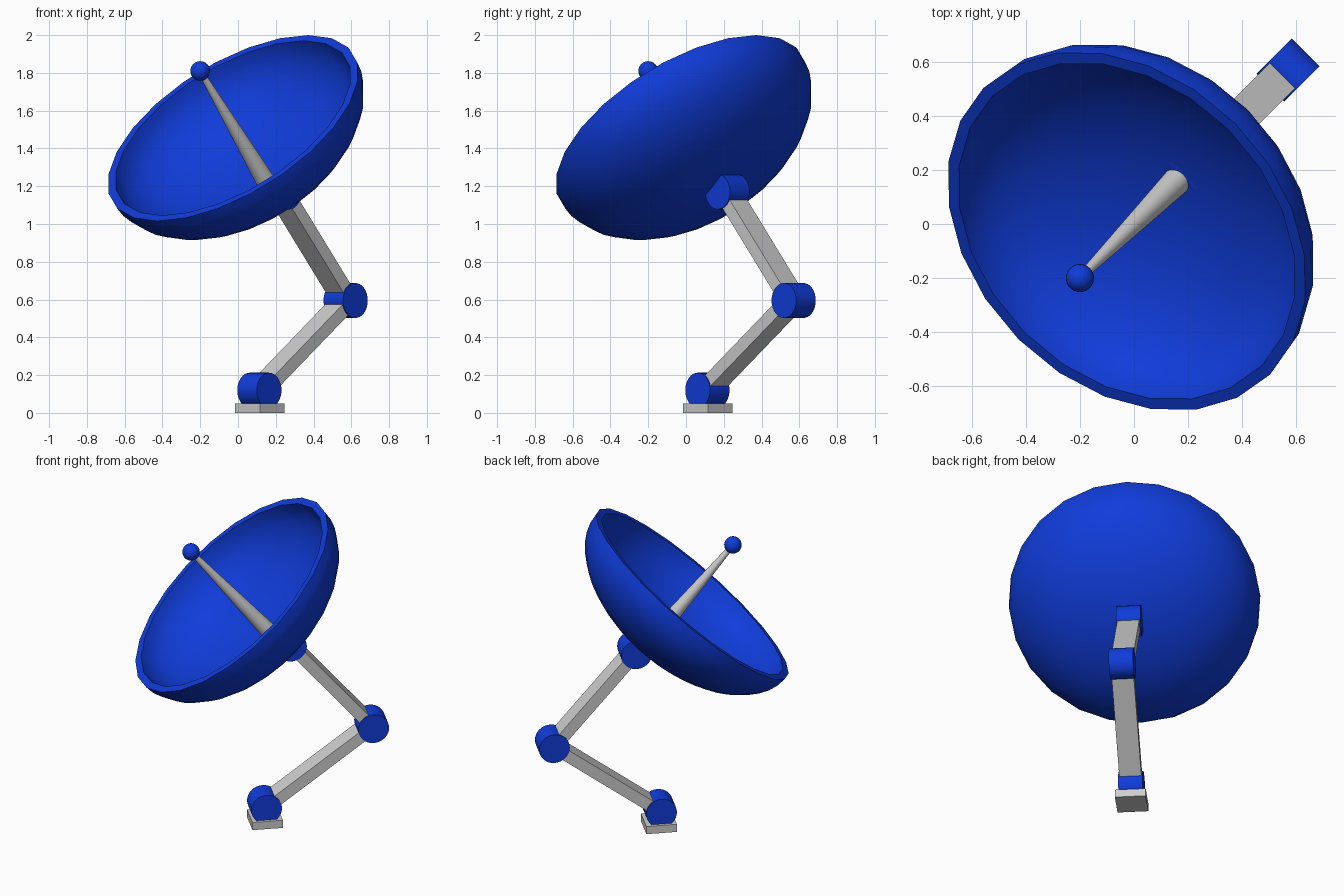
import bpy, bmesh, math
from mathutils import Vector, Matrix

if "Cube" in bpy.data.objects:
    bpy.data.objects.remove(bpy.data.objects["Cube"])

S = math.sqrt(0.5)
V = Vector((S, -S, 0))                      # hinge axis


def pt(u, z):
    """Point in the vertical diagonal plane that the whole arm lies in."""
    return Vector((u * S, u * S, z))


def material(name, rgb):
    m = bpy.data.materials.new(name)
    m.diffuse_color = (*rgb, 1)
    m.use_nodes = True
    m.node_tree.nodes["Principled BSDF"].inputs["Base Color"].default_value = m.diffuse_color
    return m


BLUE = material("blue paint", (0.005, 0.045, 0.70))
GREY = material("light grey metal", (0.62, 0.62, 0.62))


def frame(origin, axis):
    """Matrix with local z along axis and local x along the hinge axis."""
    z = axis.normalized()
    y = z.cross(V).normalized()
    x = y.cross(z)
    m = Matrix((x, y, z)).transposed().to_4x4()
    m.translation = origin
    return m


def finish(name, bm, mat, matrix, smooth=True):
    bmesh.ops.recalc_face_normals(bm, faces=bm.faces)
    for f in bm.faces:
        f.smooth = smooth
    for e in bm.edges:
        e.smooth = e.calc_face_angle(0) < math.radians(35)
    bmesh.ops.transform(bm, matrix=matrix, verts=bm.verts)
    me = bpy.data.meshes.new(name)
    bm.to_mesh(me)
    bm.free()
    me.materials.append(mat)
    ob = bpy.data.objects.new(name, me)
    bpy.context.collection.objects.link(ob)
    return ob


def box(name, a, b, w, t, mat):
    bm = bmesh.new()
    bmesh.ops.create_cube(bm, size=1)
    bmesh.ops.scale(bm, vec=(w, t, (b - a).length), verts=bm.verts)
    finish(name, bm, mat, frame((a + b) / 2, b - a), False)


def cone(name, a, b, r1, r2, mat, seg=32):
    bm = bmesh.new()
    bmesh.ops.create_cone(bm, cap_ends=True, segments=seg, radius1=r1, radius2=r2,
                          depth=(b - a).length)
    m = (b - a).to_track_quat('Z', 'Y').to_matrix().to_4x4()
    m.translation = (a + b) / 2
    finish(name, bm, mat, m)


# Joint positions
base, elbow, wrist = pt(0.16, 0.12), pt(0.806, 0.595), pt(0.31, 1.17)

# Base plate
box("base_plate", pt(0.163, 0), pt(0.163, 0.05), 0.184, 0.184, GREY)

# Hinge cylinders
for name, p in (("base_joint", base), ("elbow_joint", elbow), ("wrist_joint", wrist)):
    cone(name, p - V * 0.073, p + V * 0.073, 0.0925, 0.0925, BLUE)

# Arms (the upper one runs slightly past its joint)
box("lower_arm", base, elbow, 0.132, 0.07, GREY)
box("upper_arm", elbow, wrist + (wrist - elbow).normalized() * 0.07, 0.132, 0.07, GREY)

# Dish: half ellipsoid shell turned about its axis
tilt = math.radians(41)
axis = pt(-math.sin(tilt), math.cos(tilt))
centre = pt(-0.038, 1.508)
R, D, T, N = 0.75, 0.44, 0.045, 12
angles = [i * math.pi / 2 / N for i in range(N + 1)]
profile = [(R * math.sin(a), -D * math.cos(a)) for a in angles]
profile += [((R - T) * math.sin(a), -(D - T) * math.cos(a)) for a in reversed(angles)]
bm = bmesh.new()
vs = [bm.verts.new((r, 0, z)) for r, z in profile]
es = [bm.edges.new(p) for p in zip(vs, vs[1:])]
bmesh.ops.spin(bm, geom=vs + es, cent=(0, 0, 0), axis=(0, 0, 1),
               angle=math.tau, steps=24, use_duplicate=False)
bmesh.ops.remove_doubles(bm, verts=bm.verts, dist=1e-4)
finish("dish", bm, BLUE, frame(centre, axis))

# Feed horn: tapered rod with a ball at the end
tip = pt(-0.283, 1.81)
cone("feed_rod", centre - axis * 0.395, tip, 0.052, 0.015, GREY)
bm = bmesh.new()
bmesh.ops.create_uvsphere(bm, u_segments=24, v_segments=12, radius=0.052)
finish("feed_ball", bm, BLUE, Matrix.Translation(tip))
